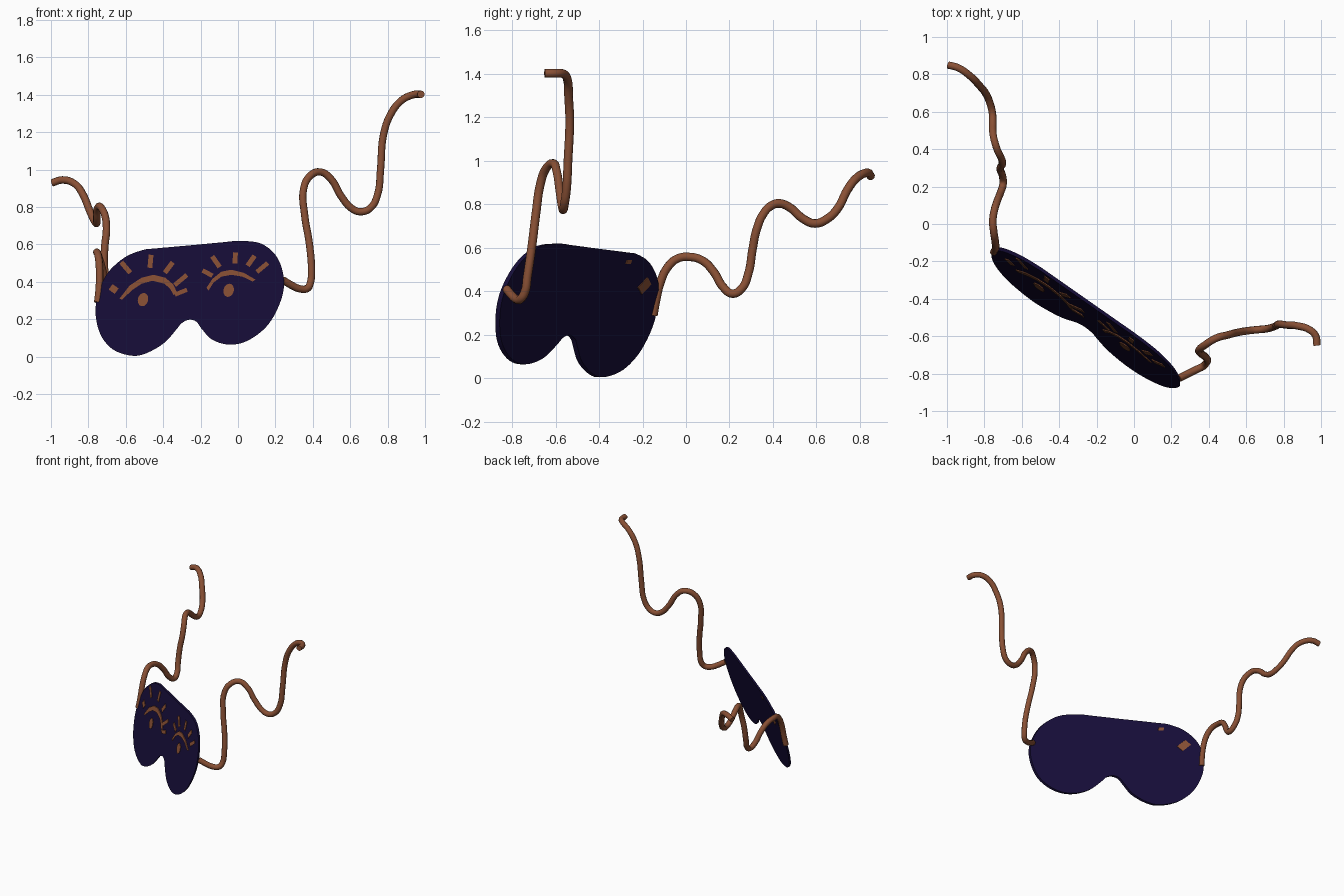
import bpy, bmesh, math
from mathutils import Vector


def material(name, rgb):
    m = bpy.data.materials.new(name)
    m.diffuse_color = (*rgb, 1)
    return m


NAVY = material("navy_cloth", (0.008, 0.004, 0.04))
BROWN = material("brown_cord", (0.25, 0.08, 0.035))


def on_mask(x, z, off):
    """Point on the leaning mask plane, pushed along y by off."""
    return (x, -0.73 * x + 0.34 * z - 0.80 + off, z)


def smooth_loop(pts, steps=5):
    """Closed Catmull-Rom curve through 2D points."""
    out, n = [], len(pts)
    for i in range(n):
        a, b, c, d = (Vector(pts[(i + k) % n]) for k in (-1, 0, 1, 2))
        for s in range(steps):
            t = s / steps
            out.append(0.5 * (2 * b + (c - a) * t + (2 * a - 5 * b + 4 * c - d) * t * t
                              + (3 * b - a - 3 * c + d) * t ** 3))
    return out


def slab(name, outline, front, back, mat):
    """Flat plate lying in the mask plane between two offsets."""
    bm = bmesh.new()
    f = [bm.verts.new(on_mask(x, z, front)) for x, z in outline]
    b = [bm.verts.new(on_mask(x, z, back)) for x, z in outline]
    bm.faces.new(f)
    bm.faces.new(b[::-1])
    for i in range(len(f)):
        j = (i + 1) % len(f)
        bm.faces.new((f[j], f[i], b[i], b[j]))
    bmesh.ops.recalc_face_normals(bm, faces=bm.faces)
    me = bpy.data.meshes.new(name)
    bm.to_mesh(me)
    bm.free()
    me.materials.append(mat)
    ob = bpy.data.objects.new(name, me)
    bpy.context.collection.objects.link(ob)
    return ob


def bar(cx, cz, angle, length, width):
    """Rotated rectangle outline for a lash."""
    a = math.radians(angle)
    u = Vector((math.cos(a), math.sin(a))) * length / 2
    v = Vector((-math.sin(a), math.cos(a))) * width / 2
    c = Vector((cx, cz))
    return [c - u - v, c + u - v, c + u + v, c - u + v]


def cord(name, pts):
    """Round smooth cord through 3D points."""
    cu = bpy.data.curves.new(name, 'CURVE')
    cu.dimensions = '3D'
    cu.bevel_depth = 0.02
    cu.bevel_resolution = 3
    cu.resolution_u = 6
    cu.use_fill_caps = True
    sp = cu.splines.new('BEZIER')
    sp.bezier_points.add(len(pts) - 1)
    for p, co in zip(sp.bezier_points, pts):
        p.co = co
        p.handle_left_type = p.handle_right_type = 'AUTO'
    cu.materials.append(BROWN)
    ob = bpy.data.objects.new(name, cu)
    bpy.context.collection.objects.link(ob)


# Mask plate with two lobes and a nose notch
mask = [(-.51, .57), (-.44, .579), (-.25, .596), (-.08, .612), (.01, .619), (.125, .604),
        (.21, .53), (.246, .41), (.227, .294), (.16, .17), (.06, .09), (-.04, .064),
        (-.136, .09), (-.195, .15), (-.222, .187), (-.26, .198), (-.30, .18), (-.33, .145),
        (-.393, .075), (-.484, .021), (-.564, .005), (-.666, .037), (-.735, .118),
        (-.762, .235), (-.746, .337), (-.70, .444), (-.607, .53)]
slab("mask", smooth_loop(mask), -.01, .01, NAVY)

# Closed eyelids: crescent outlines
lids = {
    "left": [(-.634, .31), (-.58, .38), (-.516, .422), (-.452, .438), (-.388, .422), (-.345, .385),
             (-.325, .34), (-.345, .33), (-.362, .362), (-.393, .39), (-.457, .406), (-.516, .39),
             (-.564, .358), (-.62, .305)],
    "right": [(-.168, .369), (-.136, .417), (-.088, .455), (-.035, .465), (.03, .449), (.094, .412),
              (.078, .402), (.024, .428), (-.035, .438), (-.088, .428), (-.131, .396), (-.158, .353)],
}
for side, pts in lids.items():
    slab(side + "_eyelid", pts, -.016, -.004, BROWN)

# Pupils: tilted ovals
for side, cx, cz in (("left", -.508, .305), ("right", -.05, .355)):
    oval = []
    for i in range(20):
        t = math.tau * i / 20
        x, z = .029 * math.cos(t), .036 * math.sin(t)
        oval.append((cx + x * .9 + z * .3, cz + z * .95 - x * .3))
    slab(side + "_pupil", oval, -.016, -.004, BROWN)

# Lashes: centre, angle, length, width
lashes = {
    "left": [(-.665, .362, -35, .04, .036), (-.60, .477, -50, .075, .026), (-.468, .51, 85, .07, .026),
             (-.37, .477, 53, .07, .026), (-.306, .41, 40, .085, .024), (-.305, .345, 22, .07, .022)],
    "right": [(-.163, .447, -28, .06, .024), (-.118, .508, -55, .07, .026), (-.015, .528, 87, .06, .026),
              (.07, .513, 55, .065, .026), (.13, .477, 40, .075, .024)],
}
for side, rows in lashes.items():
    for i, row in enumerate(rows):
        slab(f"{side}_lash_{i + 1}", bar(*row), -.016, -.004, BROWN)

# Lash ends showing through on the back
slab("lash_back_large", bar(-.62, .425, -50, .06, .05), .004, .014, BROWN)
slab("lash_back_small", bar(-.47, .535, 0, .03, .02), .004, .014, BROWN)

# Wavy side cords
cord("right_cord", [
    (.24, -.825, .41), (.29, -.80, .38), (.33, -.78, .363), (.37, -.76, .365), (.388, -.74, .40),
    (.393, -.73, .465), (.382, -.71, .6), (.356, -.69, .76), (.35, -.67, .893), (.382, -.645, .963),
    (.44, -.61, .988), (.495, -.595, .952), (.553, -.58, .856), (.612, -.57, .79), (.66, -.565, .775),
    (.71, -.56, .797), (.746, -.55, .866), (.762, -.543, 1.0), (.778, -.535, 1.187),
    (.815, -.54, 1.294), (.874, -.545, 1.37), (.938, -.565, 1.401), (.972, -.6, 1.403),
    (.978, -.65, 1.403)])
cord("left_cord", [
    (-.75, -.15, .29), (-.742, -.137, .362), (-.74, -.118, .44), (-.743, -.085, .51), (-.75, -.04, .55),
    (-.755, .016, .558), (-.746, .076, .541), (-.73, .127, .49), (-.712, .173, .417),
    (-.70, .214, .389), (-.703, .256, .412), (-.715, .288, .486), (-.712, .306, .592),
    (-.703, .325, .684), (-.712, .357, .758), (-.73, .394, .795), (-.742, .43, .804),
    (-.753, .477, .786), (-.755, .537, .735), (-.757, .592, .712), (-.772, .652, .735),
    (-.793, .698, .781), (-.83, .744, .869), (-.87, .786, .922), (-.94, .835, .945), (-.993, .85, .93)])
